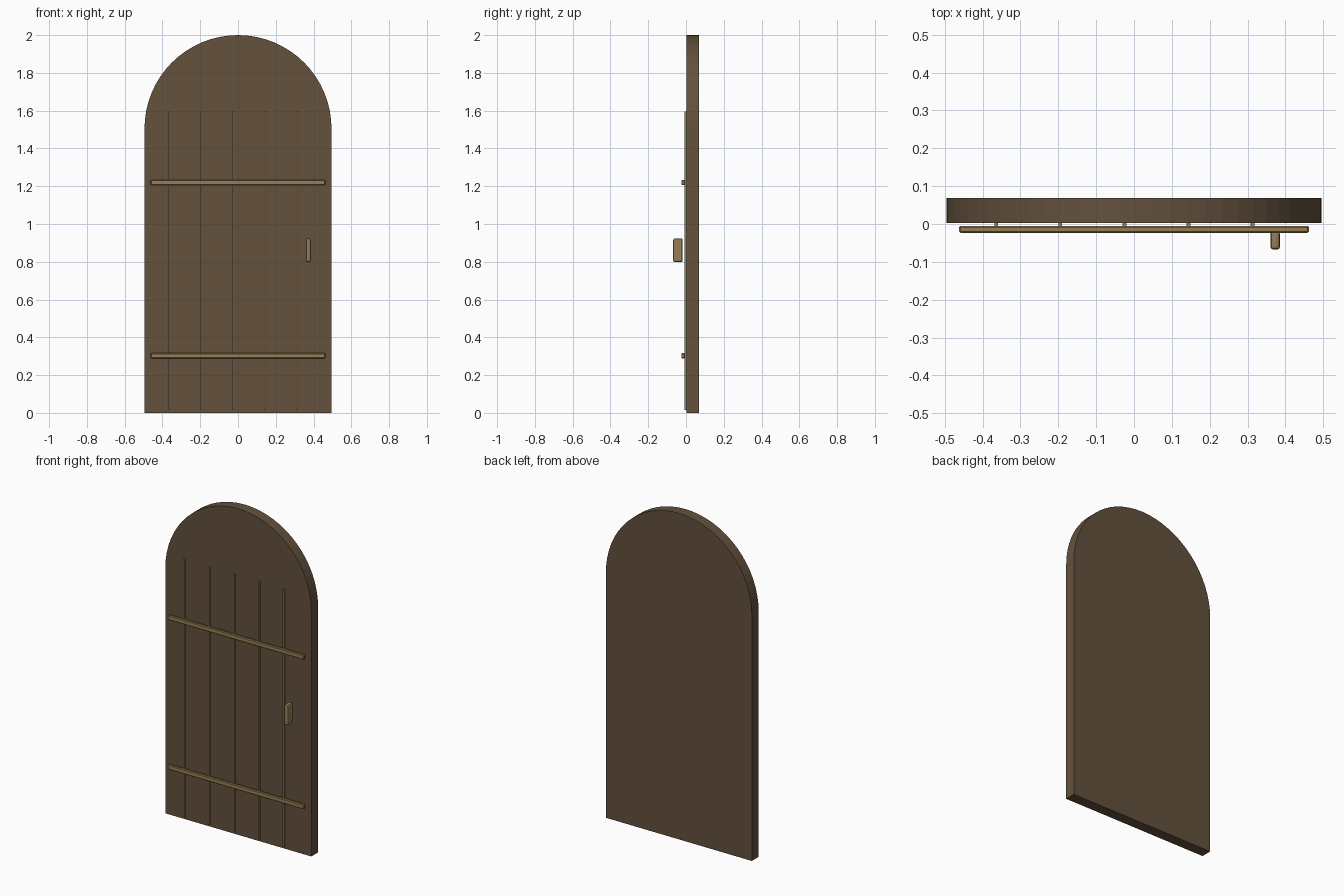
import bpy, bmesh
from math import pi, cos, sin

if "Cube" in bpy.data.objects:
    bpy.data.objects.remove(bpy.data.objects["Cube"])


def material(name, rgb):
    m = bpy.data.materials.new(name)
    m.diffuse_color = (*rgb, 1)
    m.use_nodes = True
    m.node_tree.nodes["Principled BSDF"].inputs["Base Color"].default_value = m.diffuse_color
    return m


wood = material("dark_wood", (0.125, 0.082, 0.047))
trim = material("light_wood", (0.31, 0.21, 0.09))


def finish(bm, name, mat):
    bmesh.ops.recalc_face_normals(bm, faces=bm.faces)
    mesh = bpy.data.meshes.new(name)
    bm.to_mesh(mesh)
    bm.free()
    mesh.materials.append(mat)
    ob = bpy.data.objects.new(name, mesh)
    bpy.context.collection.objects.link(ob)
    return ob


def box(name, lo, hi, mat, bevel=0, segments=1):
    bm = bmesh.new()
    bmesh.ops.create_cube(bm, size=1)
    for v in bm.verts:
        v.co = [(a + b) / 2 + c * (b - a) for a, b, c in zip(lo, hi, v.co)]
    ob = finish(bm, name, mat)
    if bevel:
        mod = ob.modifiers.new("bevel", "BEVEL")
        mod.width = bevel
        mod.segments = segments
    return ob


# Arched door panel: rectangle topped by a half circle, extruded in y
R, SPRING, SIDES = 0.495, 1.505, 32
FRONT, BACK = 0.003, 0.069
bm = bmesh.new()
outline = [(-R, 0), (R, 0)]
outline += [(R * cos(pi * i / SIDES), SPRING + R * sin(pi * i / SIDES))
            for i in range(SIDES + 1)]
face = bm.faces.new([bm.verts.new((x, FRONT, z)) for x, z in outline])
ext = bmesh.ops.extrude_face_region(bm, geom=[face], use_keep_orig=True)
for v in ext["geom"]:
    if isinstance(v, bmesh.types.BMVert):
        v.co.y = BACK
finish(bm, "door_panel", wood)

# Thin plank seams
for i in range(5):
    x = -0.364 + 0.1693 * i
    box(f"plank_seam_{i + 1}", (x - 0.005, -0.007, 0.015),
        (x + 0.005, 0.004, 1.595), trim)

# Horizontal braces
for name, z in (("lower_brace", 0.303), ("upper_brace", 1.22)):
    box(name, (-0.462, -0.024, z - 0.014), (0.462, -0.005, z + 0.014), trim, 0.004)

# Handle
box("handle", (0.36, -0.068, 0.798), (0.386, -0.018, 0.924), trim, 0.009, 2)
